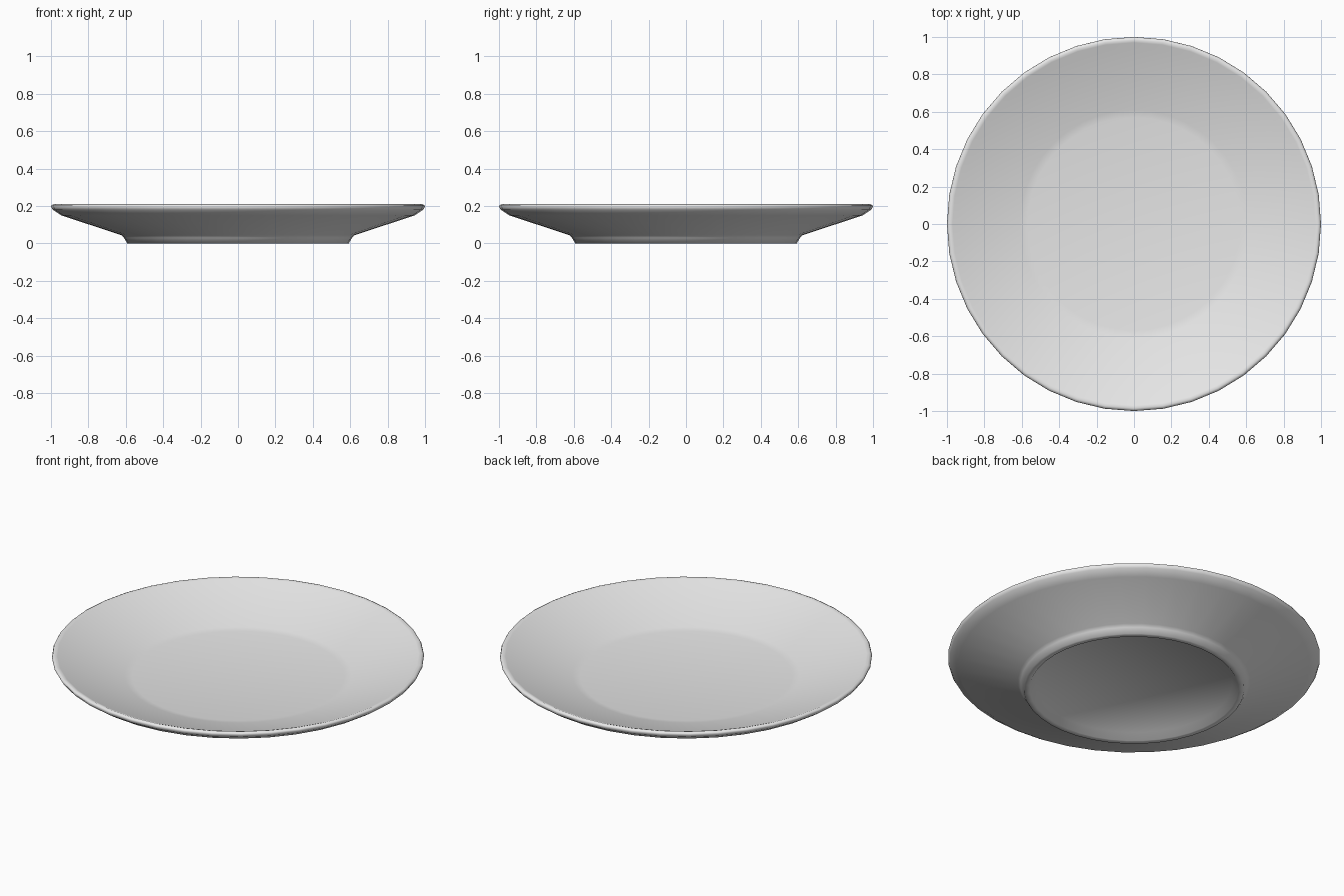
import bpy, bmesh, math

if "Cube" in bpy.data.objects:
    bpy.data.objects.remove(bpy.data.objects["Cube"])

SEGMENTS = 40

# Cross-section (radius, height): dish floor, sloping side, rounded rim, underside, foot ring, recess
PROFILE = [
    (0.0, 0.08), (0.57, 0.08), (0.61, 0.087),
    (0.94, 0.193), (0.97, 0.205), (0.985, 0.21), (0.996, 0.205), (1.0, 0.197),
    (0.99, 0.18), (0.945, 0.15),
    (0.625, 0.045), (0.61, 0.03), (0.592, 0.0),
    (0.56, 0.0), (0.53, 0.035), (0.0, 0.035),
]

# Spin the cross-section into a plate
bm = bmesh.new()
verts = [bm.verts.new((r, 0, z)) for r, z in PROFILE]
edges = [bm.edges.new(pair) for pair in zip(verts, verts[1:])]
bmesh.ops.spin(bm, geom=verts + edges, cent=(0, 0, 0), axis=(0, 0, 1),
               angle=2 * math.pi, steps=SEGMENTS)
bmesh.ops.remove_doubles(bm, verts=bm.verts, dist=0.0005)
bmesh.ops.recalc_face_normals(bm, faces=bm.faces)
for face in bm.faces:
    face.smooth = True

mesh = bpy.data.meshes.new("plate")
bm.to_mesh(mesh)
bm.free()

# Plain glazed ceramic
ceramic = bpy.data.materials.new("off_white_ceramic")
ceramic.diffuse_color = (0.8, 0.8, 0.8, 1)
ceramic.use_nodes = True
ceramic.node_tree.nodes["Principled BSDF"].inputs["Base Color"].default_value = ceramic.diffuse_color
mesh.materials.append(ceramic)

plate = bpy.data.objects.new("plate", mesh)
bpy.context.collection.objects.link(plate)
